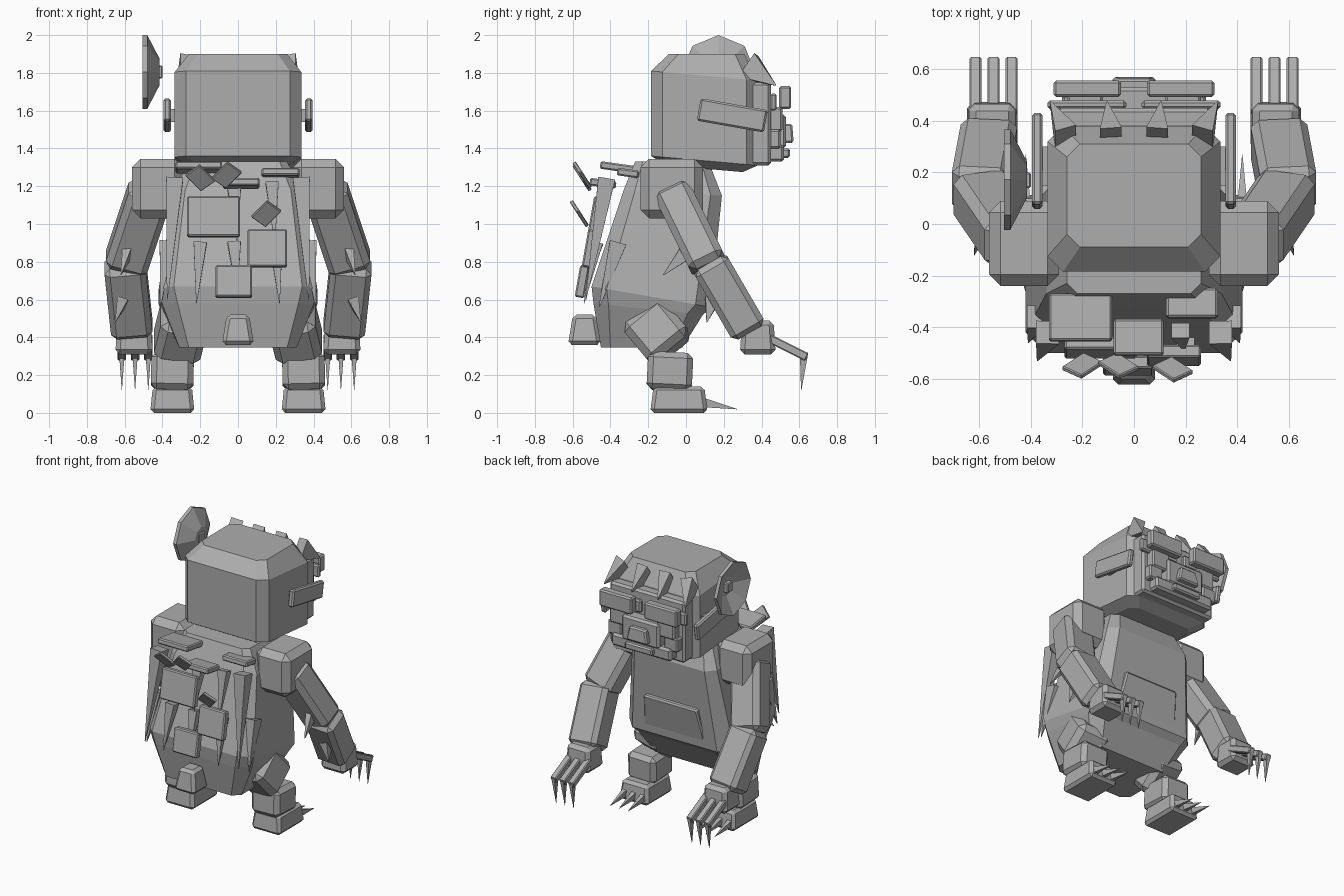
import bpy, bmesh, math
from mathutils import Vector, Matrix

GREY = bpy.data.materials.new("stone_grey")
GREY.diffuse_color = (0.42, 0.42, 0.42, 1)


def finish(name, bm, bevel=0.0):
    bmesh.ops.recalc_face_normals(bm, faces=bm.faces)
    if bevel:
        bmesh.ops.bevel(bm, geom=bm.edges[:], offset=bevel, segments=1, affect='EDGES')
    me = bpy.data.meshes.new(name)
    bm.to_mesh(me)
    bm.free()
    me.materials.append(GREY)
    ob = bpy.data.objects.new(name, me)
    bpy.context.collection.objects.link(ob)
    return ob


def box(name, lo, hi, bevel=0.01, rot=(0, 0, 0), taper=1.0):
    """Chamfered box between two corners; taper scales its top."""
    lo, hi = Vector(lo), Vector(hi)
    bm = bmesh.new()
    bmesh.ops.create_cube(bm, size=1)
    for v in bm.verts:
        if v.co.z > 0:
            v.co.x *= taper
            v.co.y *= taper
        v.co = v.co * (hi - lo)
    ob = finish(name, bm, bevel)
    ob.location = (lo + hi) / 2
    ob.rotation_euler = [math.radians(a) for a in rot]
    return ob


def limb(name, a, b, width, depth, bevel=0.01, tip=1.0):
    """Chamfered beam from a to b, width along x; tip scales the far end."""
    a, b = Vector(a), Vector(b)
    d = (b - a).normalized()
    x = (Vector((1, 0, 0)) - d * d.x).normalized()
    y = d.cross(x)
    bm = bmesh.new()
    bmesh.ops.create_cube(bm, size=1)
    for v in bm.verts:
        far = v.co.z > 0
        s = tip if far else 1
        v.co = (b if far else a) + x * v.co.x * width * s + y * v.co.y * depth * s
    return finish(name, bm, bevel)


def spike(name, base, tip, width, depth):
    return limb(name, base, tip, width, depth, 0, 0.04)


def ring_loft(name, rings):
    """Eight-sided rings: half width, back y, front y, back z, front z, corner cut."""
    bm = bmesh.new()
    loops = []
    for w, y0, y1, z0, z1, c in rings:
        pts = [(-w + c, y0), (w - c, y0), (w, y0 + c), (w, y1 - c),
               (w - c, y1), (-w + c, y1), (-w, y1 - c), (-w, y0 + c)]
        loops.append([bm.verts.new((px, py, z0 + (z1 - z0) * (py - y0) / (y1 - y0)))
                      for px, py in pts])
    for l0, l1 in zip(loops, loops[1:]):
        for i in range(8):
            j = (i + 1) % 8
            bm.faces.new((l0[i], l0[j], l1[j], l1[i]))
    bm.faces.new(loops[0])
    bm.faces.new(loops[-1])
    return finish(name, bm)


# Body
ring_loft("torso", [(0.26, -0.27, 0.12, 1.33, 1.33, 0.04),
                    (0.34, -0.33, 0.19, 1.18, 1.15, 0.06),
                    (0.42, -0.50, 0.13, 0.67, 0.56, 0.08)])
ring_loft("pelvis", [(0.42, -0.50, 0.13, 0.67, 0.56, 0.08),
                     (0.40, -0.49, 0.09, 0.58, 0.52, 0.08),
                     (0.31, -0.45, -0.02, 0.345, 0.345, 0.05)])
limb("belly_flap", (0, 0.10, 0.57), (0, 0.165, 0.85), 0.50, 0.05, 0.01, 0.85)
box("tail", (-0.085, -0.625, 0.36), (0.085, -0.45, 0.52), 0.02, taper=0.7)

# Head
ring_loft("head", [(0.26, -0.10, 0.30, 1.31, 1.275, 0.05),
                   (0.335, -0.185, 0.38, 1.36, 1.31, 0.06),
                   (0.335, -0.185, 0.38, 1.81, 1.76, 0.06),
                   (0.26, -0.09, 0.31, 1.90, 1.90, 0.05)])
box("face", (-0.30, 0.34, 1.31), (0.30, 0.45, 1.75), 0.015)
box("muzzle", (-0.15, 0.43, 1.40), (0.15, 0.53, 1.58), 0.015)
box("jaw", (-0.24, 0.43, 1.33), (0.24, 0.52, 1.42), 0.015)
box("nose", (-0.085, 0.51, 1.43), (0.085, 0.57, 1.53), 0.01, taper=0.75)
box("chin", (-0.11, 0.50, 1.35), (0.11, 0.55, 1.40), 0.01)

for s, side in ((-1, "left"), (1, "right")):
    def X(x, y, z):
        return (s * x, y, z)

    def sbox(name, x0, x1, y0, y1, z0, z1, *args, **kw):
        xs = sorted((s * x0, s * x1))
        return box(side + "_" + name, (xs[0], y0, z0), (xs[1], y1, z1), *args, **kw)

    # Face details
    sbox("brow", 0.05, 0.312, 0.493, 0.557, 1.61, 1.73)
    sbox("brow_mount", 0.03, 0.335, 0.445, 0.48, 1.60, 1.69)
    sbox("eye", 0.12, 0.26, 0.43, 0.51, 1.49, 1.62)
    sbox("cheek", 0.17, 0.28, 0.43, 0.50, 1.40, 1.50)
    sbox("side_plate", 0.355, 0.395, 0.065, 0.425, 1.515, 1.635, rot=(-10, 0, 0))
    sbox("plate_mount", 0.32, 0.36, 0.15, 0.30, 1.54, 1.61, 0)
    for x, tx in ((0.265, 0.325), (0.09, 0.105)):
        spike(side + "_forelock", X(x, 0.33, 1.835), X(tx, 0.475, 1.735), 0.085, 0.15)

    # Arms
    sbox("shoulder", 0.29, 0.562, -0.24, 0.09, 1.03, 1.345, 0.045)
    limb(side + "_upper_arm", X(0.46, -0.08, 1.19), X(0.60, 0.125, 0.77), 0.23, 0.20, 0.035)
    limb(side + "_forearm", X(0.60, 0.12, 0.80), X(0.56, 0.335, 0.43), 0.22, 0.20, 0.03)
    sbox("hand", 0.45, 0.65, 0.285, 0.475, 0.31, 0.49, 0.025, taper=0.88)
    for x in (0.475, 0.545, 0.615):
        limb(side + "_finger", X(x, 0.43, 0.40), X(x, 0.64, 0.295), 0.045, 0.045, 0.006)
        spike(side + "_claw", X(x, 0.625, 0.32), X(x, 0.61, 0.12), 0.03, 0.045)
    spike(side + "_elbow_spike", X(0.58, 0.03, 0.88), X(0.62, -0.12, 0.73), 0.06, 0.10)
    spike(side + "_forearm_spike", X(0.61, 0.14, 0.60), X(0.65, 0.11, 0.48), 0.06, 0.08)

    # Legs
    limb(side + "_thigh", X(0.28, -0.235, 0.53), X(0.33, -0.07, 0.33), 0.25, 0.27, 0.04)
    limb(side + "_shin", X(0.345, -0.08, 0.32), X(0.35, -0.09, 0.12), 0.225, 0.24, 0.03)
    sbox("foot", 0.23, 0.465, -0.19, 0.115, 0.0, 0.14, 0.02, taper=0.88)
    for x in (0.275, 0.348, 0.42):
        spike(side + "_toe_claw", X(x, 0.09, 0.055), X(x, 0.27, 0.02), 0.035, 0.05)

    # Long spikes down the flanks of the back
    spike(side + "_flank_spike", X(0.335, -0.42, 1.24), X(0.375, -0.53, 0.60), 0.09, 0.09)
    spike(side + "_side_spike", X(0.38, -0.36, 0.90), X(0.41, -0.46, 0.56), 0.07, 0.09)
    spike(side + "_lower_spike", X(0.20, -0.47, 0.90), X(0.22, -0.54, 0.58), 0.07, 0.06)

# Middle back spikes
for x, z0, z1 in ((-0.02, 0.90, 0.62), (0.18, 1.22, 0.90), (-0.02, 1.18, 0.90)):
    y = -0.62 + 0.17 * z0
    spike("middle_spike", (x, y, z0), (x + 0.015, y - 0.08, z1), 0.07, 0.06)

# Flat armour plates across the back
for x0, x1, y, z0, z1 in ((-0.27, 0.01, -0.48, 0.93, 1.145),
                          (0.05, 0.26, -0.51, 0.77, 0.97),
                          (-0.12, 0.075, -0.55, 0.61, 0.78)):
    box("back_plate", (x0, y - 0.025, z0), (x1, y + 0.025, z1), 0.008, rot=(-10, 0, 0))
for x0, x1, y0, y1, z in ((-0.33, -0.085, -0.455, -0.27, 1.30),
                          (-0.08, 0.115, -0.51, -0.37, 1.215),
                          (0.125, 0.325, -0.365, -0.25, 1.27)):
    box("top_plate", (x0, y0, z - 0.02), (x1, y1, z + 0.02), 0.008, rot=(-8, 0, 0))

# Tilted diamond scales
for x, y, z in ((-0.2, -0.55, 1.245), (-0.06, -0.55, 1.26), (0.15, -0.565, 1.055)):
    ob = box("diamond_scale", (-0.05, -0.01, -0.065), (0.05, 0.01, 0.065), 0.004)
    ob.matrix_world = (Matrix.Translation((x, y, z)) @ Matrix.Rotation(math.radians(33), 4, 'X')
                       @ Matrix.Rotation(math.radians(40 if x != -0.2 else -40), 4, 'Y'))

# Dished ear disc on one side with its hub
bm = bmesh.new()
rows = []
for x, r in ((-0.415, 0.0), (-0.415, 0.07), (-0.48, 0.195), (-0.505, 0.195), (-0.445, 0.07), (-0.445, 0.0)):
    if r == 0:
        rows.append([bm.verts.new((x, 0.172, 1.805))] * 8)
    else:
        rows.append([bm.verts.new((x, 0.172 + r * math.sin(k * math.pi / 4),
                                   1.805 + r * math.cos(k * math.pi / 4))) for k in range(8)])
for r0, r1 in zip(rows, rows[1:]):
    for i in range(8):
        j = (i + 1) % 8
        bm.faces.new(list(dict.fromkeys((r0[i], r0[j], r1[j], r1[i]))))
finish("ear_disc", bm)
box("ear_hub", (-0.475, 0.14, 1.77), (-0.40, 0.20, 1.84), 0.006)
